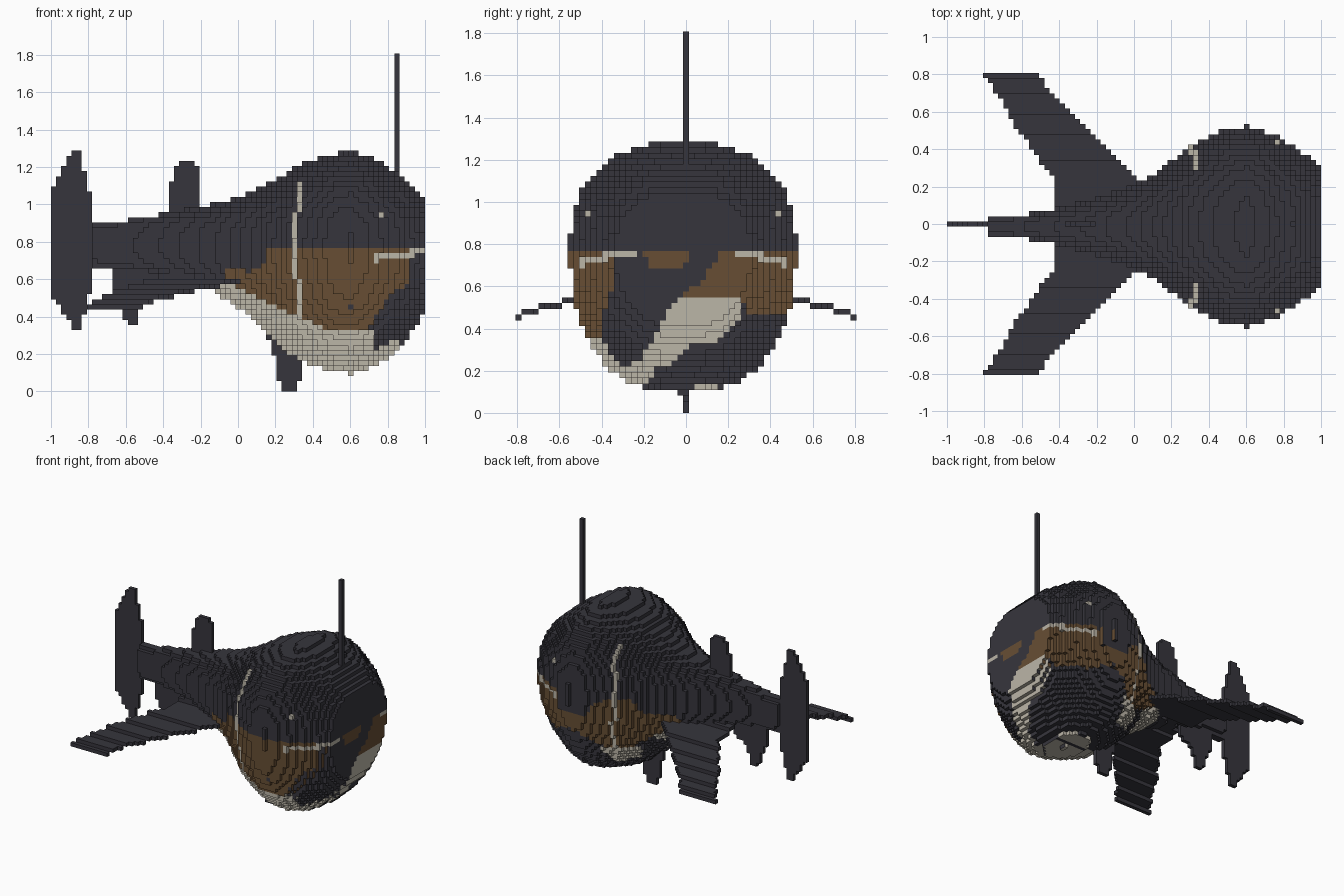
import bpy, bmesh
from itertools import product
from mathutils import Vector

if "Cube" in bpy.data.objects:
    bpy.data.objects.remove(bpy.data.objects["Cube"], do_unlink=True)

V = 2 / 73                      # edge of one block
NX, NY, NZ = 73, 30, 66         # grid extents (y runs from -NY to NY)
DARK, BROWN, CREAM = 0, 1, 2


def make_material(name, rgb):
    m = bpy.data.materials.new(name)
    m.use_nodes = True
    m.diffuse_color = (*rgb, 1)
    m.node_tree.nodes["Principled BSDF"].inputs["Base Color"].default_value = (*rgb, 1)
    return m


MATS = [make_material("charcoal", (0.037, 0.036, 0.046)),
        make_material("brown", (0.135, 0.076, 0.034)),
        make_material("cream", (0.50, 0.465, 0.39))]


def centre(c):
    return -1 + (c[0] + 0.5) * V, c[1] * V, (c[2] + 0.5) * V


def inside(poly, a, b):
    """Even-odd point in polygon test."""
    hit = False
    for (x0, y0), (x1, y1) in zip(poly, poly[1:] + poly[:1]):
        if (y0 > b) != (y1 > b) and a < (x1 - x0) * (b - y0) / (y1 - y0) + x0:
            hit = not hit
    return hit


def build_blocks(name, cells, paint=None):
    """Make the outer skin of a set of grid cells, painted face by face."""
    cells = set(cells)
    bm = bmesh.new()
    verts = {}

    def vert(p):
        if p not in verts:
            verts[p] = bm.verts.new((-1 + p[0] * V, (p[1] - 0.5) * V, p[2] * V))
        return verts[p]

    for c in sorted(cells):
        for axis, side in product(range(3), (0, 1)):
            near = list(c)
            near[axis] += 2 * side - 1
            if tuple(near) in cells:
                continue
            u, w = (axis + 1) % 3, (axis + 2) % 3
            loop = []
            for du, dw in ((0, 0), (1, 0), (1, 1), (0, 1)):
                p = list(c)
                p[axis] += side
                p[u] += du
                p[w] += dw
                loop.append(vert(tuple(p)))
            f = bm.faces.new(loop if side else loop[::-1])
            f.material_index = paint(c, axis, side) if paint else DARK
    me = bpy.data.meshes.new(name)
    bm.to_mesh(me)
    bm.free()
    for m in MATS:
        me.materials.append(m)
    ob = bpy.data.objects.new(name, me)
    bpy.context.collection.objects.link(ob)
    return ob


# Body stations: x, half width, top, bottom
STATIONS = [
    (-0.79, 0.05, 0.90, 0.67), (-0.58, 0.065, 0.92, 0.66), (-0.40, 0.10, 0.95, 0.63),
    (-0.15, 0.17, 1.00, 0.55), (0.0, 0.225, 1.04, 0.45), (0.1, 0.28, 1.08, 0.37),
    (0.2, 0.35, 1.13, 0.26), (0.3, 0.425, 1.20, 0.18), (0.4, 0.475, 1.24, 0.14),
    (0.5, 0.525, 1.27, 0.11), (0.6, 0.537, 1.285, 0.095), (0.7, 0.51, 1.26, 0.12),
    (0.8, 0.465, 1.20, 0.18), (0.9, 0.40, 1.14, 0.27), (1.0, 0.31, 1.04, 0.42)]
MID = 0.78


def body_section(x):
    for a, b in zip(STATIONS, STATIONS[1:]):
        if a[0] <= x <= b[0]:
            t = (x - a[0]) / (b[0] - a[0])
            return [p + (q - p) * t for p, q in zip(a, b)][1:]
    return None


def body_cells():
    for i in range(NX):
        sec = body_section(-1 + (i + 0.5) * V)
        if not sec:
            continue
        half, top, low = sec
        for j, k in product(range(-NY, NY + 1), range(NZ)):
            x, y, z = centre((i, j, k))
            h = top - MID if z > MID else MID - low
            if (abs(y + V / 2) / half) ** 2.4 + (abs(z - MID) / h) ** 2.4 <= 1:
                yield i, j, k


# Colour patches on the flanks (x, z)
FRONT_BROWN = [(-0.07, 0.60), (-0.07, 0.64), (0, 0.67), (0.06, 0.64), (0.15, 0.68), (0.16, 0.767),
               (0.91, 0.767), (0.92, 0.60), (0.80, 0.49), (0.74, 0.40), (0.70, 0.33),
               (0.45, 0.34), (0.35, 0.39), (0.2, 0.45), (0, 0.56)]
FRONT_CREAM = [(-0.17, 0.61), (-0.07, 0.61), (0, 0.57), (0.2, 0.46), (0.35, 0.40), (0.45, 0.34),
               (0.72, 0.34), (0.74, 0.22), (0.85, 0.28), (0.9, 0.2), (0.72, 0.12), (0.55, 0.05),
               (0.3, 0.1), (-0.1, 0.45)]
BACK_BROWN = [(-0.07, 0.58), (-0.07, 0.64), (0.15, 0.66), (0.2, 0.767), (0.42, 0.75), (0.48, 0.62),
              (0.68, 0.62), (0.72, 0.767), (1.0, 0.767), (1.0, 0.47), (0.75, 0.45),
              (0.6, 0.52), (0.44, 0.42), (0.3, 0.36), (0.1, 0.48)]
BACK_CREAM = [[(-0.17, 0.61), (-0.07, 0.60), (0.12, 0.48), (0.08, 0.36), (-0.1, 0.48)],
              [(0.2, 0.4), (0.3, 0.38), (0.42, 0.38), (0.4, 0.25), (0.24, 0.27)]]

# Colour patches on the blunt face (y, z)
FACE_CREAM = [(-0.04, 0.54), (0.25, 0.54), (0.28, 0.46), (0.2, 0.38), (0.14, 0.33), (0.03, 0.33),
              (-0.04, 0.25), (-0.15, 0.2), (-0.2, 0.11), (-0.35, 0.14), (-0.46, 0.25), (-0.44, 0.36),
              (-0.38, 0.33), (-0.36, 0.27), (-0.3, 0.21), (-0.22, 0.25), (-0.15, 0.36), (-0.12, 0.43)]
FACE_BROWN = [[(-0.22, 0.78), (0.04, 0.78), (-0.01, 0.69), (-0.16, 0.69)],
              [(-0.56, 0.767), (-0.34, 0.767), (-0.35, 0.6), (-0.38, 0.5), (-0.41, 0.35), (-0.56, 0.3)],
              [(-0.05, 0.54), (0, 0.58), (0.08, 0.63), (0.13, 0.70), (0.17, 0.77), (0.56, 0.767),
               (0.56, 0.45), (0.3, 0.46), (0.26, 0.54)]]


def paint_body(c, axis, side):
    i, j, k = c
    x, y, z = centre(c)
    # wandering seam behind the head, eye dots and cheek bars
    seam = 47 if 0.6 < z < 0.95 else 48
    if i == seam and 0.39 < z < 1.11:
        return CREAM
    if abs(y) > 0.23 and ((i == 64 and k == 34) or (k == 26 and 63 <= i <= 70) or
                          (k == 27 and i >= 70) or (k == 25 and i == 63)):
        return CREAM
    # blunt face
    if x > 0.6 and ((axis == 0 and side) or (axis == 2 and x > 0.7)):
        if inside(FACE_CREAM, y, z) or (0.04 < y < 0.16 and z < 0.13):
            return CREAM
        return BROWN if any(inside(p, y, z) for p in FACE_BROWN) else DARK
    # flanks and belly
    if y <= 0:
        if i == 58 and k == 16 and axis == 1:
            return DARK
        if inside(FRONT_BROWN, x, z):
            return BROWN
        return CREAM if inside(FRONT_CREAM, x, z) else DARK
    if any(inside(p, x, z) for p in BACK_CREAM) or (0.04 < y < 0.16 and z < 0.13):
        return CREAM
    return BROWN if inside(BACK_BROWN, x, z) else DARK


build_blocks("body", body_cells(), paint_body)

# Thin upright fins and the head rod: outlines in (x, z), one block thick
PLATES = {
    "tail_fin": [(-1.01, 0.53), (-1.01, 1.05), (-0.95, 1.17), (-0.90, 1.26), (-0.88, 1.29),
                 (-0.85, 1.29), (-0.83, 1.22), (-0.79, 1.05), (-0.79, 0.55), (-0.84, 0.33),
                 (-0.88, 0.33), (-0.93, 0.42)],
    "dorsal_fin": [(-0.375, 0.88), (-0.375, 1.09), (-0.35, 1.15), (-0.31, 1.235), (-0.23, 1.235),
                   (-0.2, 1.12), (-0.2, 0.93)],
    "rear_belly_fin": [(-0.68, 0.69), (-0.67, 0.55), (-0.62, 0.43), (-0.59, 0.36), (-0.55, 0.36),
                       (-0.51, 0.48), (-0.4, 0.56), (-0.4, 0.69)],
    "front_belly_fin": [(0.14, 0.36), (0.19, 0.2), (0.22, 0.04), (0.255, 0), (0.315, 0),
                        (0.34, 0.12), (0.34, 0.25)],
    "head_rod": [(0.848, 1.1), (0.848, 1.8), (0.875, 1.8), (0.875, 1.1)],
}
for name, outline in PLATES.items():
    build_blocks(name, [(i, 0, k) for i, k in product(range(NX), range(NZ))
                        if inside(outline, -1 + (i + 0.5) * V, (k + 0.5) * V)])

# Swept side fins: outline in (x, y), drooping towards the tip
SIDE_FIN = [(0.03, 0.05), (0.03, 0.22), (-0.28, 0.53), (-0.52, 0.80), (-0.80, 0.80), (-0.72, 0.68),
            (-0.63, 0.52), (-0.53, 0.38), (-0.43, 0.24), (-0.43, 0.05)]
for name, sign in (("back_side_fin", 1), ("front_side_fin", -1)):
    cells = []
    for i, j in product(range(NX), range(NY)):
        x, y = -1 + (i + 0.5) * V, j * V
        if inside(SIDE_FIN, x, y):
            cells.append((i, sign * j, int((0.605 - 0.235 * y * y) / V)))
    build_blocks(name, cells)
